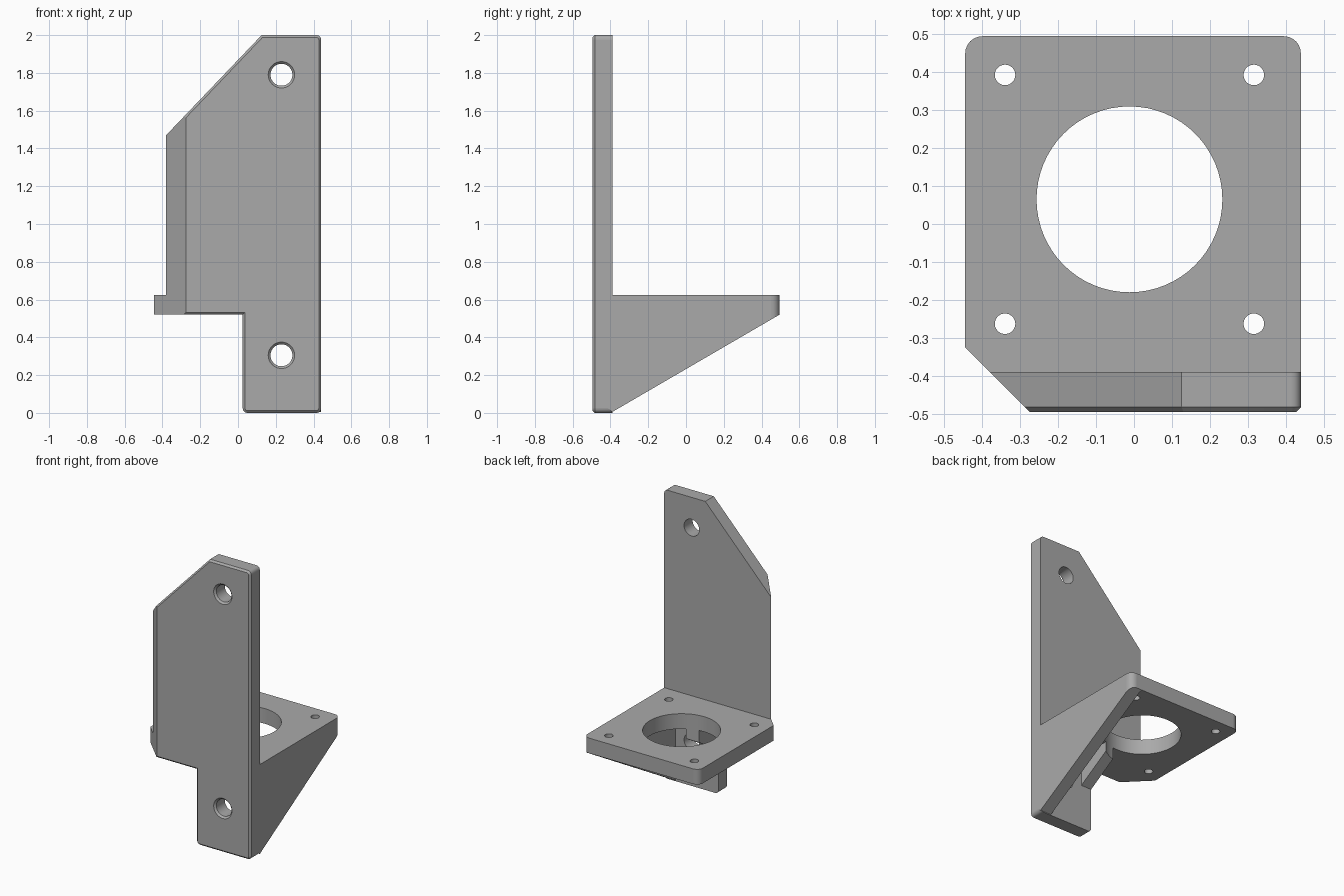
import bpy
import bmesh
from math import cos, sin, pi
from mathutils import Vector

if "Cube" in bpy.data.objects:
    bpy.data.objects.remove(bpy.data.objects["Cube"])

grey = bpy.data.materials.new("mid_grey")
grey.use_nodes = True
grey.diffuse_color = (0.4, 0.4, 0.4, 1)
grey.node_tree.nodes["Principled BSDF"].inputs["Base Color"].default_value = (0.4, 0.4, 0.4, 1)

WALL = 0.105            # sheet thickness
FRONT, SIDE = -0.495, 0.44


def outline(points):
    """Corner list (a, b) or (a, b, radius); radii round right-angled corners."""
    out = []
    for i, p in enumerate(points):
        c = Vector(p[:2])
        if len(p) == 2:
            out.append(c)
            continue
        u = (Vector(points[i - 1][:2]) - c).normalized()
        v = (Vector(points[(i + 1) % len(points)][:2]) - c).normalized()
        centre = c + (u + v) * p[2]
        for k in range(7):
            t = k * pi / 12
            out.append(centre - (v * cos(t) + u * sin(t)) * p[2])
    return out


def prism(name, points, axis, start, end, rim=0):
    """Extrude an outline along an axis; rim chamfers the edges of the start cap."""
    def place(p, d):
        co = list(p)
        co.insert(axis, d)
        return co
    bm = bmesh.new()
    loop = outline(points)
    a = [bm.verts.new(place(p, start)) for p in loop]
    b = [bm.verts.new(place(p, end)) for p in loop]
    cap = bm.faces.new(a)
    bm.faces.new(b)
    for i in range(len(a)):
        bm.faces.new((a[i - 1], a[i], b[i], b[i - 1]))
    bmesh.ops.recalc_face_normals(bm, faces=bm.faces)
    if rim:
        bmesh.ops.bevel(bm, geom=list(cap.edges), offset=rim, segments=1, affect='EDGES')
        bmesh.ops.recalc_face_normals(bm, faces=bm.faces)
    mesh = bpy.data.meshes.new(name)
    bm.to_mesh(mesh)
    bm.free()
    mesh.materials.append(grey)
    obj = bpy.data.objects.new(name, mesh)
    bpy.context.collection.objects.link(obj)
    return obj


def drill(a, b, axis, start, end, r0, r1):
    """Round cutter, tapered if the radii differ."""
    ring = [(a + r0 * cos(k * pi / 32), b + r0 * sin(k * pi / 32)) for k in range(64)]
    obj = prism("drill", ring, axis, start, end)
    for v in obj.data.vertices:
        if abs(v.co[axis] - end) < 1e-5:
            others = [i for i in range(3) if i != axis]
            for i, c in zip(others, (a, b)):
                v.co[i] = c + (v.co[i] - c) * r1 / r0
    return obj


def combine(body, tool, operation):
    tool.hide_render = True
    mod = body.modifiers.new(operation, 'BOOLEAN')
    mod.operation = operation
    mod.solver = 'EXACT'
    mod.object = tool
    bpy.context.view_layer.objects.active = body
    bpy.ops.object.modifier_apply(modifier=mod.name)
    bpy.data.objects.remove(tool)


# Upright mounting plate with a chamfered front rim
bracket = prism("motor_bracket", [
    (-0.6, 0.52), (0.025, 0.52), (0.025, 0, 0.025), (SIDE, 0, 0.025),
    (SIDE, 2, 0.025), (0.125, 2), (-0.6, 1.24)], 1, FRONT, FRONT + WALL, 0.012)

# Motor shelf, outer gusset and short inner rib
inner = FRONT + WALL
combine(bracket, prism("shelf", [(-0.6, -0.43), (0.5, -0.43), (0.5, 0.6), (-0.6, 0.6)],
                       2, 0.52, 0.625), 'UNION')
combine(bracket, prism("gusset", [(-0.43, 0.04), (inner, 0.005), (0.495, 0.52), (0.495, 0.57),
                                  (-0.43, 0.57)], 0, SIDE - 0.085, 0.5), 'UNION')
combine(bracket, prism("rib", [(-0.43, 0.31), (inner, 0.31), (-0.03, 0.525), (-0.03, 0.57),
                               (-0.43, 0.57)], 0, 0.025, 0.105), 'UNION')

# Trim everything to the common footprint
combine(bracket, prism("footprint", [
    (-0.445, -0.325), (-0.17, -0.6), (SIDE, -0.6), (SIDE, 0.495, 0.045),
    (-0.445, 0.495, 0.045)], 2, -0.2, 2.2), 'INTERSECT')

# Motor opening and its four screw holes
cx, cy = -0.012, 0.065
combine(bracket, drill(cx, cy, 2, 0.2, 0.8, 0.245, 0.245), 'DIFFERENCE')
for sx in (-1, 1):
    for sy in (-1, 1):
        combine(bracket, drill(cx + sx * 0.328, cy + sy * 0.328, 2, 0.45, 0.7, 0.027, 0.027),
                'DIFFERENCE')

# Countersunk mounting holes
for z in (0.305, 1.79):
    combine(bracket, drill(0.23, z, 1, -0.6, -0.3, 0.058, 0.058), 'DIFFERENCE')
    combine(bracket, drill(0.23, z, 1, FRONT - 0.012, FRONT + 0.012, 0.082, 0.058), 'DIFFERENCE')

# Smooth the rounded surfaces, keep the broad faces flat
bpy.ops.object.select_all(action='DESELECT')
bracket.select_set(True)
bpy.context.view_layer.objects.active = bracket
bpy.ops.object.shade_smooth_by_angle()
for poly in bracket.data.polygons:
    if poly.area > 0.02:
        poly.use_smooth = False
